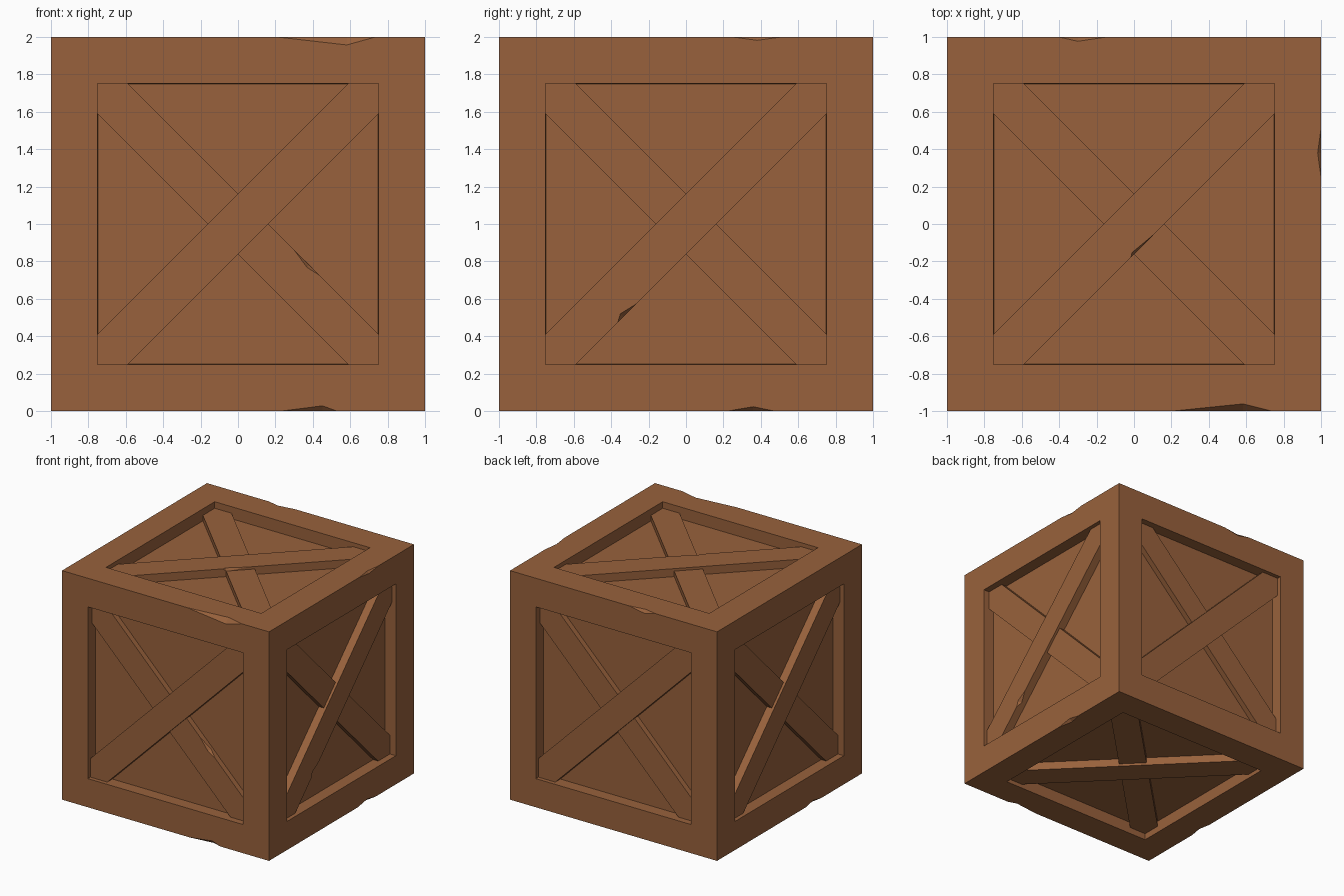
import bpy, bmesh
from mathutils import Vector, Matrix

if "Cube" in bpy.data.objects:
    bpy.data.objects.remove(bpy.data.objects["Cube"])

wood = bpy.data.materials.new("warm_brown_wood")
wood.diffuse_color = (0.315, 0.121, 0.045, 1)
wood.use_nodes = True
wood.node_tree.nodes["Principled BSDF"].inputs["Base Color"].default_value = wood.diffuse_color

CENTRE = Vector((0, 0, 1))
OVER, UNDER, PANEL = 0.965, 0.943, 0.895  # distance of each surface from the centre
K = 0.163                                 # plank half width along a face axis


def make(name, bm):
    bmesh.ops.recalc_face_normals(bm, faces=bm.faces[:])
    me = bpy.data.meshes.new(name)
    bm.to_mesh(me)
    bm.free()
    me.materials.append(wood)
    ob = bpy.data.objects.new(name, me)
    bpy.context.scene.collection.objects.link(ob)
    return ob


def plank(name, frame, top, flip):
    # diagonal hexagonal board whose ends sink into the frame
    e, s = 0.755, (-1 if flip else 1)
    pts = [(-e, -e), (K - e, -e), (e, e - K), (e, e), (e - K, e), (-e, K - e)]
    bm = bmesh.new()
    rings = [[bm.verts.new(frame @ Vector((u * s, v, n)) + CENTRE) for u, v in pts]
             for n in (0.88, top)]
    for r in rings:
        bm.faces.new(r)
    for i in range(6):
        j = (i + 1) % 6
        bm.faces.new((rings[0][i], rings[0][j], rings[1][j], rings[1][i]))
    return make(name, bm)


def cut_chips(ob, chips):
    # splinters knocked out of an edge p-q between faces with normals n1, n2
    all_bm = bmesh.new()
    for p, q, t, n1, n2, d1, d2 in chips:
        p, q, n1, n2 = Vector(p), Vector(q), Vector(n1).normalized(), Vector(n2).normalized()
        mid, out = p.lerp(q, t), n1 + n2
        pts = [p, q, mid - n2 * d1, mid - n1 * d2, mid + out * 0.05]
        vs = [all_bm.verts.new(c + out * 0.002) for c in pts]
        bmesh.ops.convex_hull(all_bm, input=vs)
    cutter = make(ob.name + "_chip_cutter", all_bm)
    cutter.hide_render = True
    cutter.hide_viewport = True
    m = ob.modifiers.new("chips", 'BOOLEAN')
    m.operation = 'DIFFERENCE'
    m.solver = 'EXACT'
    m.object = cutter


# crate body: cube with a recessed panel on every side
bm = bmesh.new()
bmesh.ops.create_cube(bm, size=2, matrix=Matrix.Translation(CENTRE))
sides = bm.faces[:]
for width in (0.25, 0.0002):
    bmesh.ops.inset_individual(bm, faces=sides, thickness=width, use_even_offset=True)
for f in sides:
    n = f.normal.copy()
    for v in f.verts:
        v.co -= n * (1 - PANEL)
body = make("crate_body", bm)

X, Y, Z = Vector((1, 0, 0)), Vector((0, 1, 0)), Vector((0, 0, 1))
cut_chips(body, [
    ((0.17, -1, 2), (0.75, -1, 2), 0.71, -Y, Z, 0.047, 0.042),      # front top
    ((0.20, -1, 0), (0.54, -1, 0), 0.74, -Y, -Z, 0.032, 0.03),      # front bottom
    ((1, 0.20, 0), (1, 0.49, 0), 0.55, X, -Z, 0.027, 0.03),         # right bottom
    ((1, 0.22, 2), (1, 0.54, 2), 0.5, X, Z, 0.022, 0.022),          # right top
    ((-0.42, 1, 2), (-0.12, 1, 2), 0.4, Y, Z, 0.03, 0.027),         # back top
    ((-1, -0.46, 0), (-1, -0.2, 0), 0.5, -X, -Z, 0.025, 0.025),     # left bottom
])

# crossed planks on each side: (right, up) axes as seen from outside
planks, frames = {}, {}
for name, u, v in (("front", X, Z), ("right", Y, Z), ("back", -X, Z),
                   ("left", -Y, Z), ("top", X, Y), ("bottom", X, -Y)):
    fr = Matrix((u, v, u.cross(v))).transposed()
    frames[name] = fr
    planks[name, 0] = plank(name + "_over_plank", fr, OVER, False)
    planks[name, 1] = plank(name + "_under_plank", fr, UNDER, True)


def plank_chip(name, under, a, b, t, side, d):
    fr, h = frames[name], (UNDER if under else OVER)
    p, q = (fr @ Vector((*c, h)) + CENTRE for c in (a, b))
    cut_chips(planks[name, under],
              [(p, q, t, fr @ Vector((0, 0, 1)), fr @ Vector((*side, 0)), d, 0.03)])


# splintered plank edges
plank_chip("front", 1, (0.28, K - 0.28), (0.45, K - 0.45), 0.6, (1, 1), 0.022)
plank_chip("right", 0, (-0.37, -0.37 - K), (-0.25, -0.25 - K), 0.3, (1, -1), 0.028)
plank_chip("top", 0, (-0.02, -0.02 - K), (0.14, 0.14 - K), 0.12, (1, -1), 0.018)
